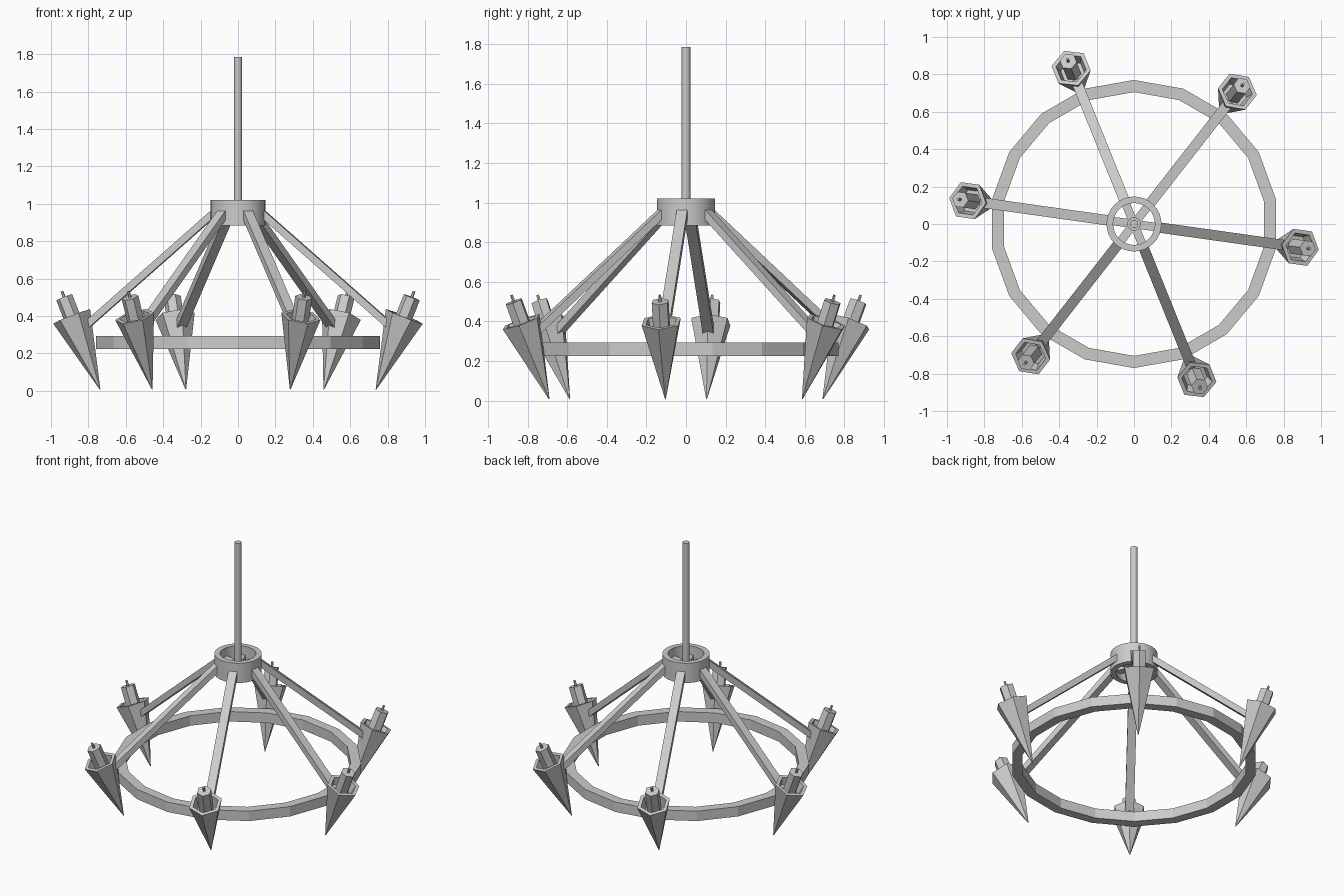
import bpy, math
from mathutils import Vector, Matrix

if "Cube" in bpy.data.objects:
    bpy.data.objects.remove(bpy.data.objects["Cube"])


def lathe(name, profile, sides, phase=0.0, closed=False, matrix=None, smooth=False):
    """Revolve (radius, height) points; open profiles get end caps."""
    verts, faces = [], []
    for r, z in profile:
        for i in range(sides):
            a = phase + math.tau * i / sides
            verts.append((r * math.cos(a), r * math.sin(a), z))
    n = len(profile)
    for j in range(n if closed else n - 1):
        k = (j + 1) % n
        for i in range(sides):
            m = (i + 1) % sides
            faces.append((j * sides + i, j * sides + m, k * sides + m, k * sides + i))
    if not closed:
        faces.append(tuple(reversed(range(sides))))
        faces.append(tuple(range((n - 1) * sides, n * sides)))
    return make(name, verts, faces, matrix, smooth)


def make(name, verts, faces, matrix=None, smooth=False):
    mesh = bpy.data.meshes.new(name)
    mesh.from_pydata(verts, [], faces)
    mesh.update()
    ob = bpy.data.objects.new(name, mesh)
    bpy.context.collection.objects.link(ob)
    if matrix:
        ob.matrix_world = matrix
    if smooth:
        bpy.ops.object.select_all(action='DESELECT')
        ob.select_set(True)
        bpy.context.view_layer.objects.active = ob
        bpy.ops.object.shade_smooth_by_angle(angle=math.radians(35))
    return ob


def bar(name, start, end, width, height, turn):
    """Rectangular bar in the radial (x, z) plane, turned around z."""
    a, b = Vector((start[0], 0, start[1])), Vector((end[0], 0, end[1]))
    d = (b - a).normalized()
    side = Vector((0, width / 2, 0))
    up = Vector((-d.z, 0, d.x)) * height / 2
    verts = [p + s * side + t * up for p in (a, b)
             for s, t in ((-1, -1), (1, -1), (1, 1), (-1, 1))]
    faces = [(3, 2, 1, 0), (4, 5, 6, 7)]
    faces += [(i, (i + 1) % 4, (i + 1) % 4 + 4, i + 4) for i in range(4)]
    return make(name, verts, faces, turn)


# Hanging rod and the core it is fixed to
lathe("hanging_rod", [(0.022, 0.92), (0.022, 1.785)], 16, smooth=True)
lathe("hub_core", [(0.036, 0.91), (0.036, 0.97)], 16, smooth=True)

# Hub collar
lathe("hub_collar", [(0.112, 0.885), (0.147, 0.885), (0.147, 1.02), (0.112, 1.02)],
      32, closed=True, smooth=True)

# Low-poly lower ring, one corner at the back
lathe("lower_ring", [(0.705, 0.225), (0.77, 0.225), (0.77, 0.293), (0.705, 0.293)],
      18, phase=math.pi / 2, closed=True)

# Six arms, each carrying an outward-leaning pointed cup with a candle
tip, rim = Vector((0.745, 0, 0.008)), Vector((0.898, 0, 0.398))
length = (rim - tip).length
lean = math.atan2(rim.x - tip.x, rim.z - tip.z)
for i in range(6):
    turn = Matrix.Rotation(math.radians(-8 + 60 * i), 4, 'Z')
    tilt = turn @ Matrix.Translation(tip) @ Matrix.Rotation(lean, 4, 'Y')
    bar("hub_spoke", (0.02, 0.94), (0.135, 0.94), 0.045, 0.04, turn)
    bar("arm", (0.125, 0.955), (0.82, 0.348), 0.055, 0.038, turn)
    lathe("candle_cup", [(0.002, 0), (0.107, length), (0.083, length), (0.066, length - 0.07)],
          6, matrix=tilt)
    lathe("candle", [(0.046, length - 0.08), (0.046, length + 0.11)], 6, matrix=tilt)
    lathe("wick", [(0.009, length + 0.10), (0.007, length + 0.145)], 6, matrix=tilt)
